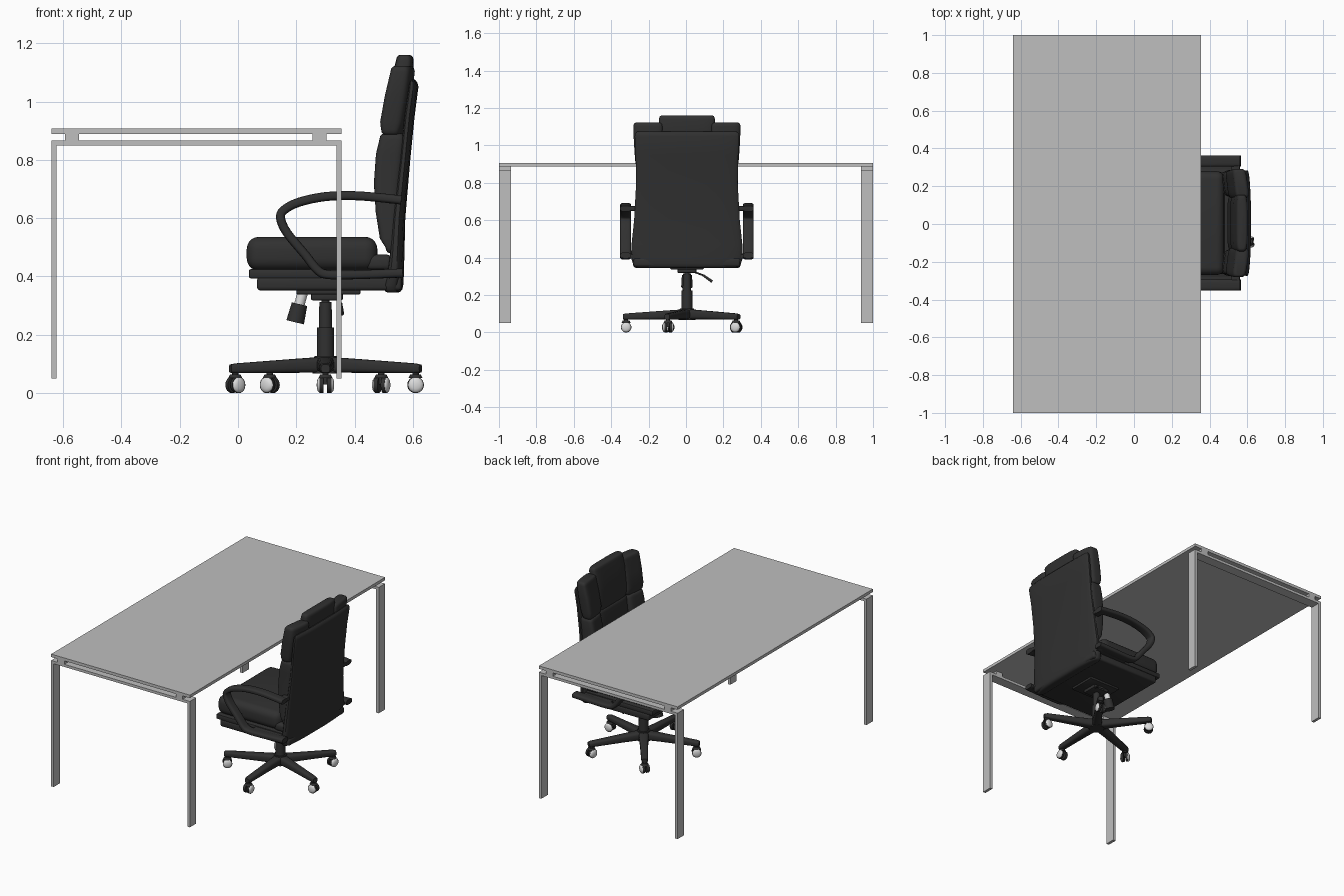
import bpy, bmesh, math
from mathutils import Vector

if "Cube" in bpy.data.objects:
    bpy.data.objects.remove(bpy.data.objects["Cube"])


def material(name, r, g, b):
    m = bpy.data.materials.new(name)
    m.diffuse_color = (r, g, b, 1)
    m.use_nodes = True
    m.node_tree.nodes["Principled BSDF"].inputs["Base Color"].default_value = m.diffuse_color
    return m


GREY = material("table grey", 0.52, 0.52, 0.52)
BLACK = material("black leather", 0.03, 0.03, 0.03)
LIGHT = material("light caster grey", 0.72, 0.72, 0.72)


def finish(name, bm, mat, smooth=True):
    bmesh.ops.recalc_face_normals(bm, faces=bm.faces[:])
    me = bpy.data.meshes.new(name)
    bm.to_mesh(me)
    bm.free()
    me.materials.append(mat)
    ob = bpy.data.objects.new(name, me)
    bpy.context.collection.objects.link(ob)
    if smooth:
        bpy.ops.object.select_all(action='DESELECT')
        ob.select_set(True)
        bpy.context.view_layer.objects.active = ob
        bpy.ops.object.shade_smooth_by_angle(angle=math.radians(40))
    return ob


def skin(name, rings, mat):
    """Closed surface through a list of equally long rings."""
    bm = bmesh.new()
    vs = [[bm.verts.new(p) for p in r] for r in rings]
    n = len(vs[0])
    for a, b in zip(vs, vs[1:]):
        for i in range(n):
            j = (i + 1) % n
            bm.faces.new((a[i], a[j], b[j], b[i]))
    bm.faces.new(vs[0])
    bm.faces.new(vs[-1])
    return finish(name, bm, mat)


def box(name, x0, x1, y0, y1, z0, z1, mat, bevel=0, seg=4):
    bm = bmesh.new()
    bmesh.ops.create_cube(bm, size=1)
    for v in bm.verts:
        v.co = ((x0 + x1) / 2 + v.co.x * (x1 - x0), (y0 + y1) / 2 + v.co.y * (y1 - y0),
                (z0 + z1) / 2 + v.co.z * (z1 - z0))
    if bevel:
        bmesh.ops.bevel(bm, geom=bm.edges[:], offset=bevel, segments=seg, profile=0.5, affect='EDGES')
    return finish(name, bm, mat, bevel > 0)


def tube(name, p0, p1, r0, r1, mat, n=24):
    p0, p1 = Vector(p0), Vector(p1)
    q = (p1 - p0).to_track_quat('Z', 'Y')
    ring = lambda c, r: [c + q @ Vector((r * math.cos(t), r * math.sin(t), 0))
                         for t in (2 * math.pi * i / n for i in range(n))]
    return skin(name, [ring(p0, r0), ring(p1, r1)], mat)


def squircle(a, b, n=32, e=0.45):
    """Rounded rectangle of half sizes a, b."""
    out = []
    for i in range(n):
        t = 2 * math.pi * (i + 0.5) / n
        c, s = math.cos(t), math.sin(t)
        out.append((math.copysign(a * abs(c) ** e, c), math.copysign(b * abs(s) ** e, s)))
    return out


def pad(name, rows, mat=BLACK, r=0.02, bend=0.3):
    """Upright cushion. Rows: z, front x, back x, y0, y1. Sides wrap forward by bend."""
    def ring(row, z, inset):
        _, xf, xb, y0, y1 = row
        pts = squircle(max((xb - xf) / 2 - inset, 0.003), (y1 - y0) / 2 - inset)
        xc, yc = (xf + xb) / 2, (y0 + y1) / 2
        return [(xc + u - bend * (yc + v) ** 2, yc + v, z) for u, v in pts]
    ends = ((0, 0.7), (0.15, 0.35), (0.45, 0.12), (1, 0))
    lo, hi = rows[0], rows[-1]
    rings = [ring(lo, lo[0] + r * k, r * i) for k, i in ends]
    rings += [ring(w, w[0], 0) for w in rows[1:-1]]
    rings += [ring(hi, hi[0] - r * k, r * i) for k, i in reversed(ends)]
    return skin(name, rings, mat)


# ---------------- table ----------------
box("table_top", -0.64, 0.355, -1, 1, 0.888, 0.907, GREY)
for s, side in ((-1, "front"), (1, "back")):
    y0, y1 = sorted((s, s * 0.935))
    box(f"{side}_rail", -0.64, 0.355, y0, y1, 0.849, 0.866, GREY)
    for x0, x1, end in ((-0.64, -0.622, "left"), (0.337, 0.355, "right")):
        box(f"{side}_{end}_leg", x0, x1, y0, y1, 0.05, 0.866, GREY)
    for x0, x1, end in ((-0.593, -0.545, "left"), (0.255, 0.303, "right")):
        box(f"{side}_{end}_spacer", x0, x1, y0, y1, 0.866, 0.888, GREY)

table = set(bpy.data.objects)

# ---------------- chair back ----------------
pad("back_shell", [
    (0.345, 0.50, 0.568, -0.29, 0.29), (0.40, 0.515, 0.57, -0.30, 0.30),
    (0.47, 0.525, 0.572, -0.297, 0.297), (0.60, 0.535, 0.575, -0.283, 0.283),
    (0.80, 0.56, 0.592, -0.272, 0.272), (0.95, 0.575, 0.607, -0.275, 0.275),
    (1.075, 0.59, 0.62, -0.28, 0.28)], r=0.025, bend=0.12)
for s, side in ((-1, "right"), (1, "left")):
    def yy(a, b):
        return sorted((s * a, s * b))
    pad(f"upper_{side}_bolster", [
        (0.885, 0.508, 0.58, *yy(0.13, 0.275)), (0.93, 0.505, 0.59, *yy(0.13, 0.278)),
        (1.02, 0.522, 0.605, *yy(0.13, 0.284)), (1.122, 0.542, 0.615, *yy(0.13, 0.287))])
    pad(f"lower_{side}_bolster", [
        (0.48, 0.525, 0.57, *yy(0.14, 0.28)), (0.53, 0.505, 0.57, *yy(0.14, 0.28)),
        (0.62, 0.49, 0.575, *yy(0.14, 0.277)), (0.72, 0.483, 0.58, *yy(0.14, 0.273)),
        (0.82, 0.490, 0.59, *yy(0.14, 0.272)), (0.89, 0.502, 0.595, *yy(0.14, 0.272))])
pad("headrest", [
    (0.885, 0.512, 0.58, -0.145, 0.145), (0.95, 0.51, 0.59, -0.15, 0.15),
    (1.08, 0.527, 0.60, -0.15, 0.15), (1.16, 0.542, 0.603, -0.15, 0.15)], bend=0.1)
pad("lumbar_pad", [
    (0.46, 0.525, 0.56, -0.15, 0.15), (0.55, 0.508, 0.565, -0.15, 0.15),
    (0.72, 0.495, 0.575, -0.15, 0.15), (0.89, 0.512, 0.59, -0.15, 0.15)], bend=0.1)

# ---------------- seat ----------------
box("seat_cushion", 0.03, 0.478, -0.275, 0.275, 0.42, 0.536, BLACK, 0.042, 5)
box("seat_rear_pad", 0.44, 0.53, -0.27, 0.27, 0.42, 0.475, BLACK, 0.02)
box("seat_rim", 0.037, 0.55, -0.285, 0.285, 0.393, 0.426, BLACK, 0.008, 2)
box("seat_pan", 0.065, 0.562, -0.285, 0.285, 0.352, 0.398, BLACK, 0.012, 3)

# ---------------- armrests ----------------
ARM = [(0.56, 0.662), (0.50, 0.669), (0.40, 0.677), (0.30, 0.674), (0.21, 0.655),
       (0.158, 0.628), (0.146, 0.60), (0.168, 0.55), (0.23, 0.475), (0.27, 0.425),
       (0.305, 0.407), (0.40, 0.406), (0.565, 0.412)]


def smooth_path(pts, steps=4):
    """Catmull-Rom curve through the points."""
    p = [Vector(q) for q in (pts[0], *pts, pts[-1])]
    out = []
    for a, b, c, d in zip(p, p[1:], p[2:], p[3:]):
        for k in range(steps):
            t = k / steps
            out.append(0.5 * (2 * b + (c - a) * t + (2 * a - 5 * b + 4 * c - d) * t * t
                              + (3 * b - a - 3 * c + d) * t ** 3))
    return out + [p[-1]]


path = smooth_path(ARM)
for s, side in ((-1, "right"), (1, "left")):
    rings = []
    for i, p in enumerate(path):
        t = (path[min(i + 1, len(path) - 1)] - path[max(i - 1, 0)]).normalized()
        rings.append([(p.x - t.y * u, s * 0.328 + v, p.y + t.x * u)
                      for u, v in squircle(0.0155, 0.029, 20, 0.6)])
    skin(f"{side}_armrest", rings, BLACK)
    y0, y1 = sorted((s * 0.25, s * 0.33))
    for x0, x1, z0, z1, part in ((0.515, 0.56, 0.65, 0.675, "upper"), (0.32, 0.55, 0.395, 0.42, "lower")):
        box(f"{side}_{part}_arm_mount", x0, x1, y0, y1, z0, z1, BLACK, 0.006, 2)

# ---------------- mechanism and column ----------------
CX = 0.30
box("tilt_plate", 0.20, 0.42, -0.09, 0.09, 0.338, 0.356, BLACK, 0.005, 2)
box("tilt_housing", 0.25, 0.36, -0.05, 0.05, 0.318, 0.342, BLACK, 0.006, 2)
tube("tension_stub", (0.222, 0, 0.345), (0.208, 0, 0.295), 0.018, 0.018, LIGHT)
tube("tension_knob", (0.211, 0, 0.305), (0.196, 0, 0.243), 0.027, 0.031, BLACK)
tube("height_lever", (0.345, 0.02, 0.33), (0.352, 0.09, 0.305), 0.005, 0.005, BLACK, 10)
tube("lever_handle", (0.352, 0.085, 0.307), (0.356, 0.135, 0.272), 0.006, 0.008, BLACK, 10)
tube("gas_rod", (CX, 0, 0.28), (CX, 0, 0.345), 0.014, 0.014, BLACK)
tube("middle_column", (CX, 0, 0.22), (CX, 0, 0.312), 0.023, 0.021, BLACK)
tube("lower_column", (CX, 0, 0.08), (CX, 0, 0.225), 0.030, 0.029, BLACK)
tube("base_hub", (CX, 0, 0.068), (CX, 0, 0.128), 0.045, 0.038, BLACK)

# ---------------- five-star base with twin-wheel casters ----------------
for k in range(5):
    a = math.radians(-90 + 72 * k)
    d, t = Vector((math.cos(a), math.sin(a), 0)), Vector((-math.sin(a), math.cos(a), 0))
    c = Vector((CX, 0, 0))
    rings = []
    for r, w, z0, z1 in ((0.02, 0.03, 0.070, 0.124), (0.12, 0.025, 0.070, 0.117),
                         (0.325, 0.020, 0.068, 0.102), (0.343, 0.015, 0.070, 0.098)):
        rings.append([c + d * r + t * u + Vector((0, 0, (z0 + z1) / 2 + v))
                      for u, v in squircle(w, (z1 - z0) / 2, 16, 0.6)])
    skin(f"base_arm_{k + 1}", rings, BLACK)
    tip = c + d * 0.325
    up = Vector((0, 0, 1))
    tube(f"caster_stem_{k + 1}", tip + up * 0.03, tip + up * 0.075, 0.011, 0.011, BLACK, 12)
    tube(f"caster_hood_{k + 1}", tip + up * 0.052, tip + up * 0.064, 0.024, 0.018, BLACK, 16)
    b = a + math.radians(90 + (20 if k else 0))
    axle = Vector((math.cos(b), math.sin(b), 0))
    mid = tip + up * 0.028
    for s in (-1, 1):
        tube(f"caster_wheel_{k + 1}_{s}", mid + axle * s * 0.006, mid + axle * s * 0.02, 0.027, 0.028, BLACK)
        # domed light cover on the outside of each wheel
        q = (axle * s).to_track_quat('Z', 'Y')
        rings = [[mid + axle * s * h + q @ Vector((r * math.cos(f), r * math.sin(f), 0))
                  for f in (math.pi * i / 10 for i in range(20))]
                 for h, r in ((0.015, 0.0275), (0.021, 0.0265), (0.026, 0.022), (0.029, 0.014), (0.030, 0.004))]
        skin(f"caster_cover_{k + 1}_{s}", rings, LIGHT)

# the chair sits slightly off the table's centre line
for ob in set(bpy.data.objects) - table:
    ob.location.y = 0.005
